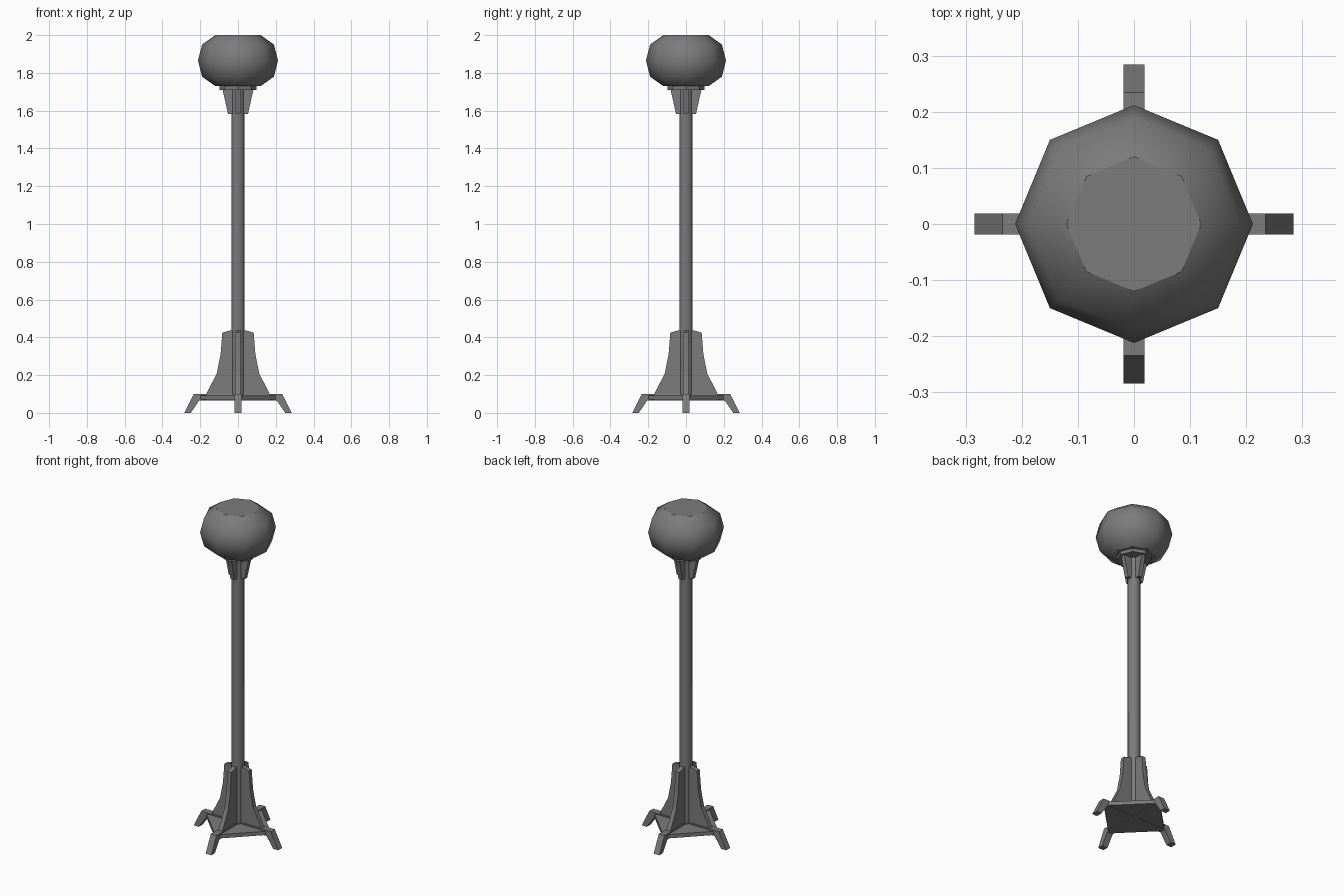
import bpy, bmesh
from math import cos, sin, pi

if "Cube" in bpy.data.objects:
    bpy.data.objects.remove(bpy.data.objects["Cube"])

dark = bpy.data.materials.new("dark_grey")
dark.diffuse_color = (.2, .2, .2, 1)
dark.use_nodes = True
dark.node_tree.nodes["Principled BSDF"].inputs["Base Color"].default_value = dark.diffuse_color


def make(name, bm):
    bmesh.ops.recalc_face_normals(bm, faces=bm.faces)
    me = bpy.data.meshes.new(name)
    bm.to_mesh(me)
    bm.free()
    me.materials.append(dark)
    ob = bpy.data.objects.new(name, me)
    bpy.context.collection.objects.link(ob)
    return ob


def lathe(name, profile, n=8, smooth=False):
    """Stack of n-sided rings from (radius, z) pairs, with flat caps."""
    bm = bmesh.new()
    rings = [[bm.verts.new((r * cos(2 * pi * i / n), r * sin(2 * pi * i / n), z))
              for i in range(n)] for r, z in profile]
    for a, b in zip(rings, rings[1:]):
        for i in range(n):
            j = (i + 1) % n
            bm.faces.new((a[i], a[j], b[j], b[i])).smooth = smooth
    bm.faces.new(rings[0])
    bm.faces.new(rings[-1])
    return make(name, bm)


def four_fins(name, outline, half):
    """Extrude an (x, z) outline to a slab and repeat it on all four sides."""
    for k in range(4):
        bm = bmesh.new()
        f = bm.faces.new([bm.verts.new((x, -half, z)) for x, z in outline])
        ext = bmesh.ops.extrude_face_region(bm, geom=[f])
        for v in ext["geom"]:
            if isinstance(v, bmesh.types.BMVert):
                v.co.y = half
        ob = make(f"{name}_{k + 1}", bm)
        ob.rotation_euler.z = k * pi / 2


# Globe and the collar under it
lathe("lamp_globe", [(.12, 1.73), (.19, 1.78), (.212, 1.865), (.19, 1.95), (.12, 2.0)], smooth=True)
lathe("globe_collar", [(.098, 1.71), (.098, 1.73)])

# Pole
lathe("pole", [(.035, .09), (.035, 1.72)], smooth=True)

# Brackets holding the collar
four_fins("upper_bracket", [(.0, 1.583), (.053, 1.583), (.082, 1.712), (.0, 1.712)], .013)

# Flared fins at the foot of the pole
four_fins("base_fin", [(0, .09), (.168, .1), (.112, .21), (.092, .31), (.083, .425),
                       (.04, .437), (0, .437)], .013)

# Diamond base plate
lathe("base_plate", [(.218, .07), (.218, .093)], n=4)

# Crossed arms that bend down into feet
four_fins("foot_arm", [(0, .1), (.234, .1), (.284, 0), (.25, 0), (.205, .066), (0, .066)], .019)
